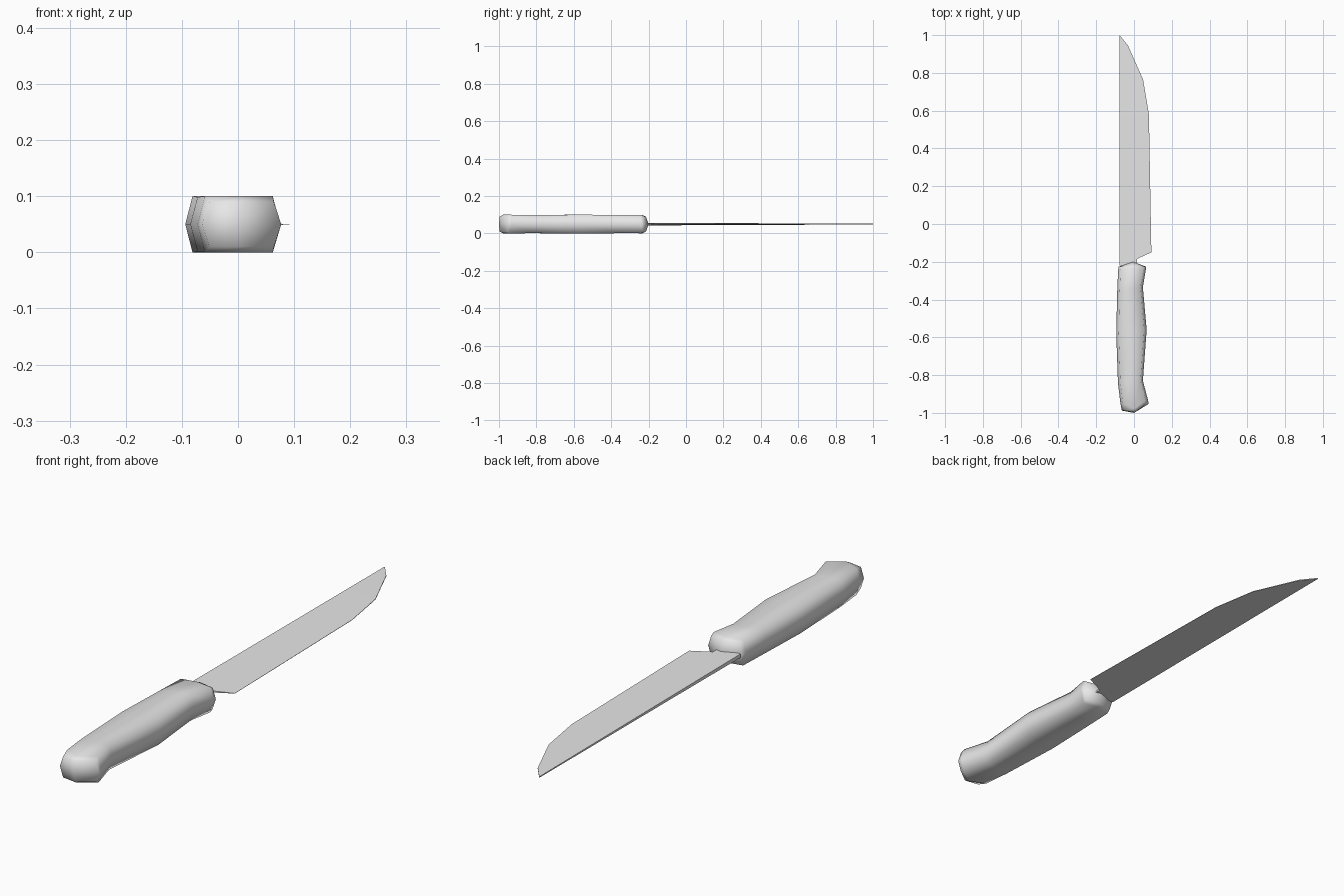
import bpy
import bmesh
import math

cube = bpy.data.objects.get("Cube")
if cube:
    bpy.data.objects.remove(cube, do_unlink=True)

MID = 0.05  # height of the centre plane

grey = bpy.data.materials.new("light_grey")
grey.use_nodes = True
grey.diffuse_color = (0.8, 0.8, 0.8, 1)
grey.node_tree.nodes["Principled BSDF"].inputs["Base Color"].default_value = (0.8, 0.8, 0.8, 1)


def loft(name, rings, end_points=None):
    """Skin closed rings of points; cap with faces or with fans to end points."""
    bm = bmesh.new()
    loops = [[bm.verts.new(p) for p in ring] for ring in rings]
    n = len(loops[0])
    for a, b in zip(loops, loops[1:]):
        for i in range(n):
            j = (i + 1) % n
            bm.faces.new((a[i], a[j], b[j], b[i]))
    for k, loop in enumerate((loops[0], loops[-1])):
        if end_points:
            tip = bm.verts.new(end_points[k])
            for i in range(n):
                bm.faces.new((loop[i], loop[(i + 1) % n], tip))
        else:
            bm.faces.new(loop)
    bmesh.ops.recalc_face_normals(bm, faces=bm.faces)
    mesh = bpy.data.meshes.new(name)
    bm.to_mesh(mesh)
    bm.free()
    mesh.materials.append(grey)
    obj = bpy.data.objects.new(name, mesh)
    bpy.context.collection.objects.link(obj)
    return obj


# Handle: (left x, left y, right x, right y, bulge of the middle in y, half height)
stations = [
    (-0.064, -0.988, 0.077, -0.953, -0.026, 0.040),
    (-0.072, -0.950, 0.075, -0.935, -0.035, 0.050),
    (-0.085, -0.840, 0.047, -0.830, 0, 0.0485),
    (-0.094, -0.580, 0.067, -0.560, 0, 0.0505),
    (-0.089, -0.360, 0.047, -0.335, 0, 0.0485),
    (-0.084, -0.245, 0.063, -0.240, 0.010, 0.049),
    (-0.081, -0.226, 0.064, -0.226, 0.012, 0.040),
]


def handle_ring(xl, yl, xr, yr, bulge, h):
    inset = 0.013
    xm, ym = (xl + xr) / 2, (yl + yr) / 2 + bulge
    return [
        (xl, yl, MID), (xl + inset, yl, MID + h), (xm, ym, MID + h), (xr - inset, yr, MID + h),
        (xr, yr, MID), (xr - inset, yr, MID - h), (xm, ym, MID - h), (xl + inset, yl, MID - h),
    ]


handle = loft("handle", [handle_ring(*s) for s in stations],
              [(0, -1, MID), (-0.005, -0.2, MID)])
bpy.context.view_layer.objects.active = handle
handle.select_set(True)
bpy.ops.object.shade_smooth_by_angle(angle=math.radians(80))
handle.select_set(False)

# Blade: (spine y, edge x, edge y), a wedge thinning to the edge and to the tip
SPINE = -0.078
profile = [
    (-0.22, 0.015, -0.22), (-0.19, 0.015, -0.185), (-0.15, 0.092, -0.15),
    (0.58, 0.079, 0.58), (0.77, 0.048, 0.765), (0.95, -0.032, 0.945), (1.0, -0.075, 0.998),
]


def half_thickness(x, y):
    taper = 1 - 0.75 * (y + 0.2) / 1.2
    return 0.0004 + 0.0065 * taper * (0.092 - x) / 0.17


def blade_ring(ys, xe, ye):
    ts, te = half_thickness(SPINE, ys), half_thickness(xe, ye)
    return [(SPINE, ys, MID + ts), (xe, ye, MID + te),
            (xe, ye, MID - te), (SPINE, ys, MID - ts)]


loft("blade", [blade_ring(*p) for p in profile])
